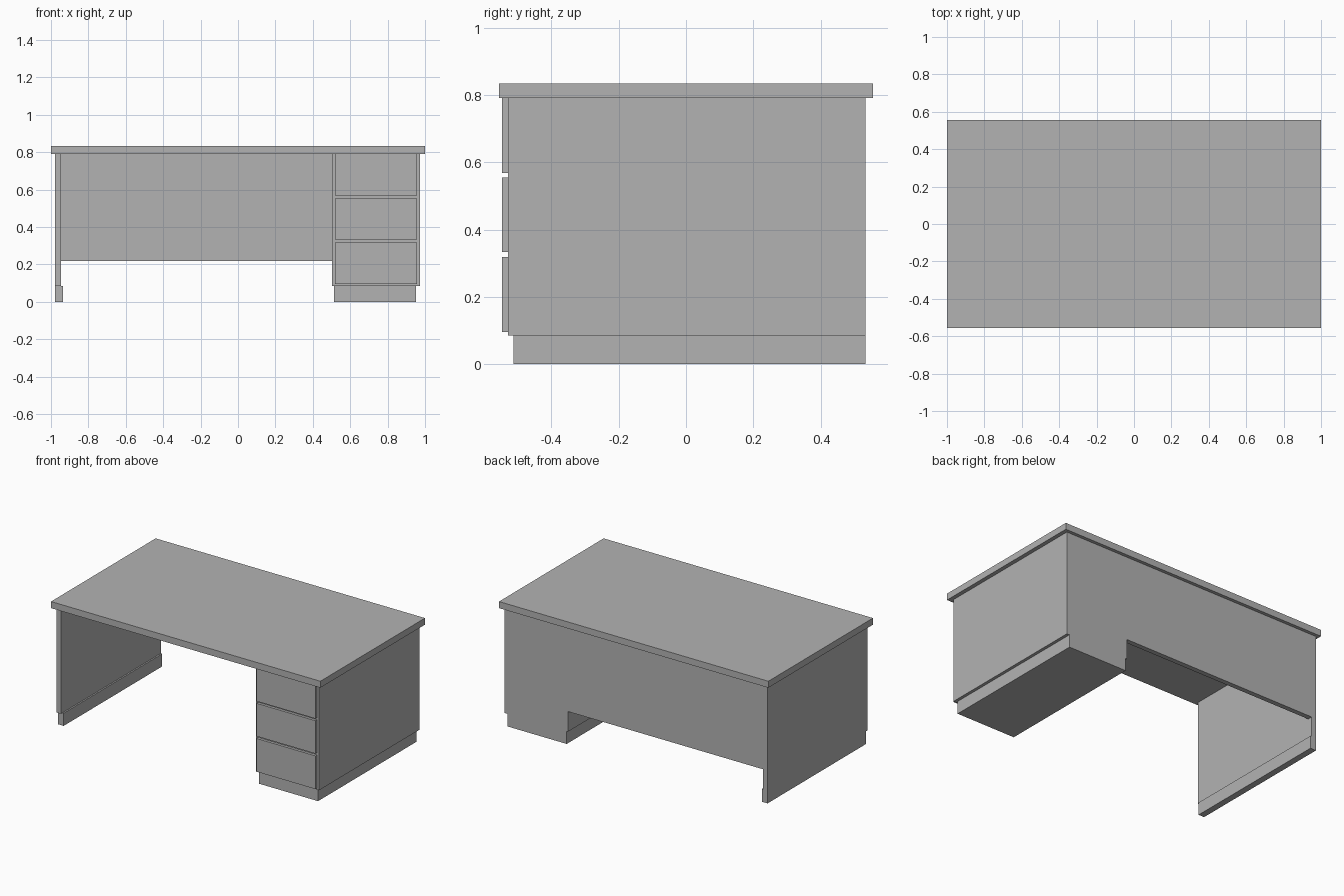
import bpy
import bmesh

if "Cube" in bpy.data.objects:
    bpy.data.objects.remove(bpy.data.objects["Cube"])

# One plain grey for the whole desk
grey = bpy.data.materials.new("plain_grey")
grey.diffuse_color = (0.45, 0.45, 0.45, 1)
grey.use_nodes = True
grey.node_tree.nodes["Principled BSDF"].inputs["Base Color"].default_value = grey.diffuse_color


def box(name, x, y, z):
    """Box spanning the given (min, max) ranges."""
    mesh = bpy.data.meshes.new(name)
    bm = bmesh.new()
    bmesh.ops.create_cube(bm, size=1)
    for v in bm.verts:
        v.co = [r[0] if c < 0 else r[1] for c, r in zip(v.co, (x, y, z))]
    bm.to_mesh(mesh)
    bm.free()
    mesh.materials.append(grey)
    obj = bpy.data.objects.new(name, mesh)
    bpy.context.collection.objects.link(obj)
    return obj


BODY_Y = (-0.528, 0.533)    # depth of side panel and cabinet
PLINTH_Y = (-0.512, 0.533)  # plinths are set back at the front
BODY_Z = (0.085, 0.79)

# Desktop
box("desktop", (-1, 1), (-0.555, 0.555), (0.79, 0.834))

# Left side panel and its foot
box("side_panel", (-0.979, -0.946), BODY_Y, BODY_Z)
box("side_foot", (-0.979, -0.936), PLINTH_Y, (0, 0.085))

# Drawer cabinet and its plinth
box("drawer_cabinet", (0.503, 0.973), BODY_Y, BODY_Z)
box("cabinet_plinth", (0.513, 0.953), PLINTH_Y, (0, 0.085))

# Back modesty panel
box("back_panel", (-0.946, 0.503), (0.50, 0.533), (0.22, 0.79))

# Three drawer fronts
for i, z in enumerate([(0.095, 0.318), (0.333, 0.554), (0.568, 0.79)]):
    box(f"drawer_front_{i + 1}", (0.518, 0.958), (-0.546, -0.528), z)
